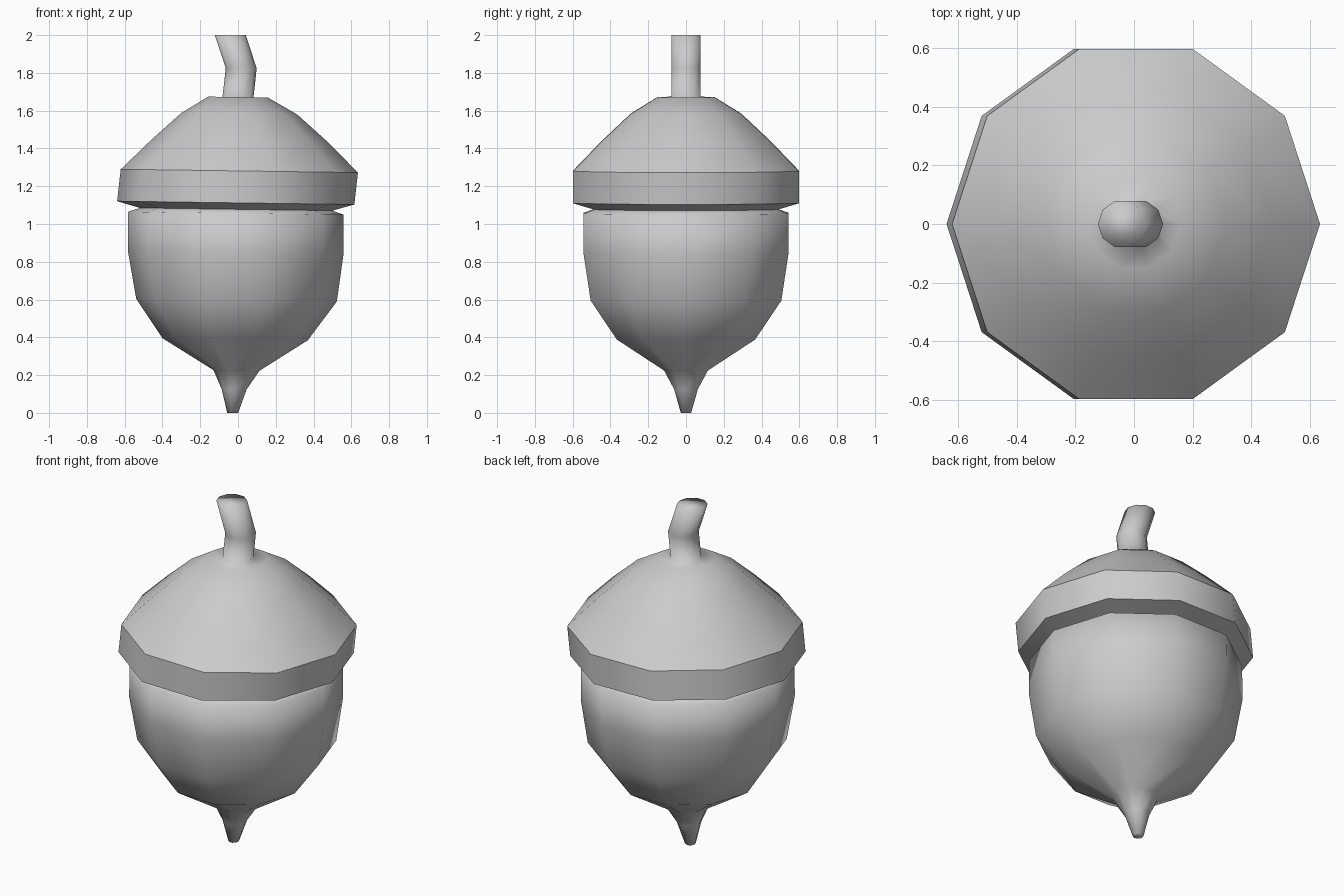
import bpy, bmesh
from math import cos, sin, tau

if "Cube" in bpy.data.objects:
    bpy.data.objects.remove(bpy.data.objects["Cube"])

SIDES = 10


def lathe(name, rings, sharp=(), close_start=False, close_end=False):
    """Skin a stack of rings: (centre x, z, radius, z drop per unit x)."""
    bm = bmesh.new()
    loops = []
    for cx, z, r, slope in rings:
        loop = []
        for i in range(SIDES):
            dx, dy = r * cos(tau * i / SIDES), r * sin(tau * i / SIDES)
            loop.append(bm.verts.new((cx + dx, dy, z - slope * dx)))
        loops.append(loop)
    for low, high in zip(loops, loops[1:]):
        for i in range(SIDES):
            j = (i + 1) % SIDES
            bm.faces.new((low[i], low[j], high[j], high[i]))
    if close_start:
        bm.faces.new(loops[0][::-1])
    if close_end:
        bm.faces.new(loops[-1])
    for f in bm.faces:
        f.smooth = True
    # crisp edges only around the chosen rings
    for k in sharp:
        for i in range(SIDES):
            bm.edges.get((loops[k][i], loops[k][(i + 1) % SIDES])).smooth = False
    mesh = bpy.data.meshes.new(name)
    bm.to_mesh(mesh)
    bm.free()
    obj = bpy.data.objects.new(name, mesh)
    bpy.context.collection.objects.link(obj)
    return obj


# groove where nut and cap meet
groove = (-0.01, 1.078, 0.51, 0.014)

# nut: pointed tip, belly, shoulder
lathe("nut", [
    (-0.028, 0.0, 0.029, 0),
    (-0.02, 0.125, 0.066, 0),
    (-0.008, 0.225, 0.122, 0.014),
    (-0.015, 0.39, 0.385, 0.014),
    (-0.008, 0.597, 0.531, 0.014),
    (-0.012, 0.85, 0.571, 0.014),
    (-0.011, 1.057, 0.57, 0.014),
    groove,
], close_start=True)

# cap with rim and dome, running into the bent stem
lathe("cap_and_stem", [
    groove,
    (-0.012, 1.112, 0.628, 0.014),
    (0.007, 1.281, 0.628, 0.014),
    (0.009, 1.44, 0.467, 0.014),
    (0.007, 1.583, 0.308, 0.014),
    (0.0, 1.672, 0.158, 0.014),
    (0.0, 1.672, 0.082, 0.014),
    (0.017, 1.825, 0.082, 0.0),
    (-0.041, 2.0, 0.082, 0.0),
], sharp=(1, 2), close_end=True)
